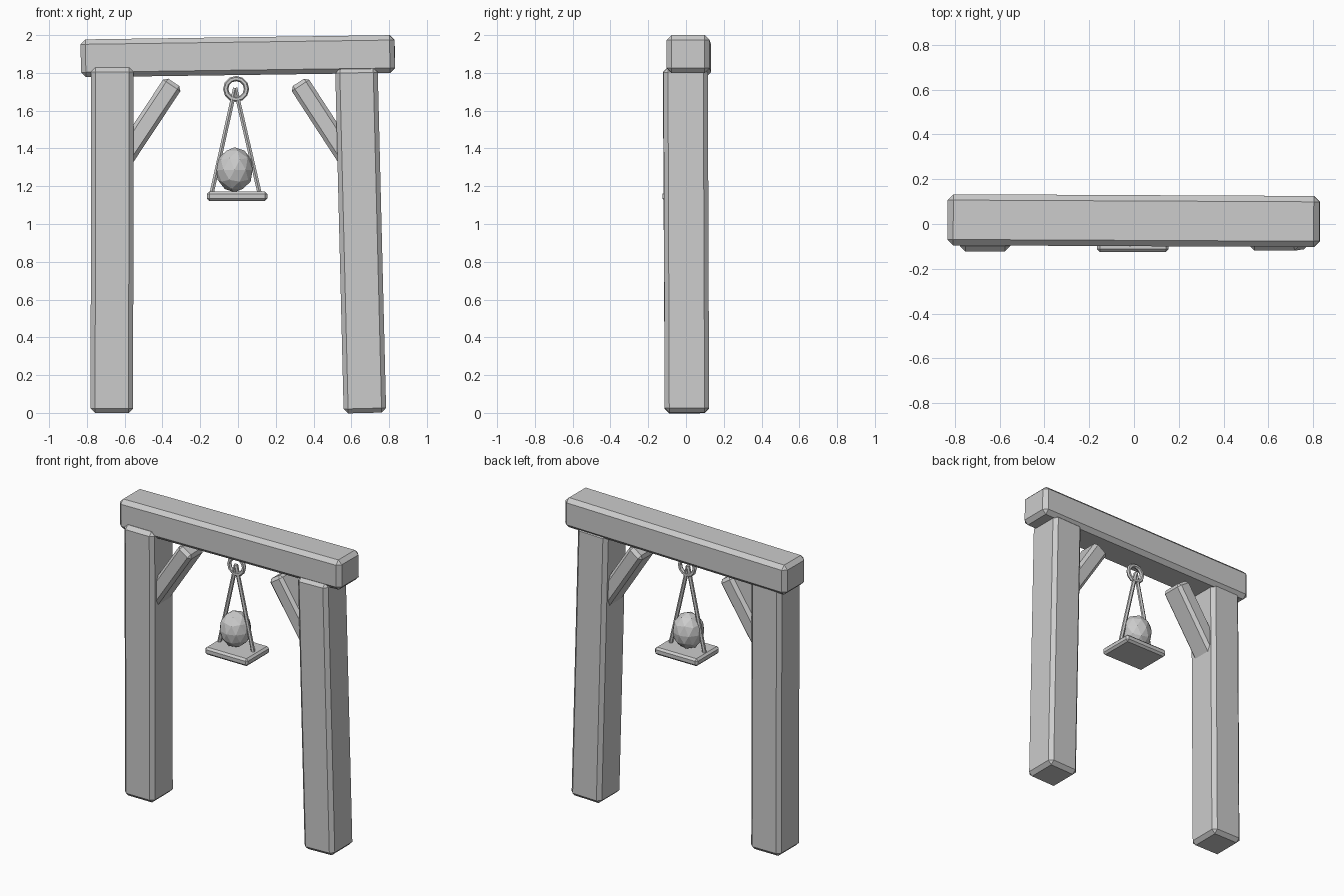
import bpy, bmesh
from mathutils import Vector, Matrix

cube = bpy.data.objects.get("Cube")
if cube:
    bpy.data.objects.remove(cube, do_unlink=True)

grey = bpy.data.materials.new("plain grey")
grey.use_nodes = True
grey.diffuse_color = (0.6, 0.6, 0.6, 1)
grey.node_tree.nodes["Principled BSDF"].inputs["Base Color"].default_value = (0.6, 0.6, 0.6, 1)


def finish(name, bm):
    bmesh.ops.recalc_face_normals(bm, faces=bm.faces[:])
    mesh = bpy.data.meshes.new(name)
    bm.to_mesh(mesh)
    bm.free()
    mesh.materials.append(grey)
    obj = bpy.data.objects.new(name, mesh)
    bpy.context.collection.objects.link(obj)
    return obj


def aim(start, end):
    """Matrix at the midpoint, local z along the line, local y kept near world y."""
    z = (end - start).normalized()
    x = Vector((0, 1, 0)).cross(z).normalized()
    y = z.cross(x)
    rot = Matrix((x, y, z)).transposed().to_4x4()
    return Matrix.Translation((start + end) / 2) @ rot


def timber(name, start, end, width, depth, chamfer):
    """Chamfered plank running from start to end."""
    start, end = Vector(start), Vector(end)
    bm = bmesh.new()
    bmesh.ops.create_cube(bm, size=1)
    bmesh.ops.scale(bm, vec=(width, depth, (end - start).length), verts=bm.verts)
    bmesh.ops.bevel(bm, geom=bm.edges[:], offset=chamfer, segments=1, affect='EDGES')
    bm.transform(aim(start, end))
    return finish(name, bm)


def rope(name, start, end, radius):
    start, end = Vector(start), Vector(end)
    bm = bmesh.new()
    bmesh.ops.create_cone(bm, cap_ends=True, segments=6, radius1=radius,
                          radius2=radius, depth=(end - start).length)
    bm.transform(aim(start, end))
    return finish(name, bm)


# Slightly crooked frame
timber("right_post", (-0.668, 0.005, 0), (-0.665, -0.005, 1.83), 0.225, 0.235, 0.024)
timber("left_post", (0.672, 0.005, 0), (0.627, -0.002, 1.825), 0.225, 0.235, 0.024)
timber("top_beam", (-0.832, 0.019, 1.877), (0.83, 0.011, 1.9), 0.2, 0.228, 0.026)

# Diagonal braces
timber("right_brace", (-0.615, 0, 1.335), (-0.34, 0, 1.75), 0.11, 0.16, 0.02)
timber("left_brace", (0.59, 0, 1.335), (0.32, 0, 1.75), 0.11, 0.16, 0.02)

# Hanging ring
bpy.ops.mesh.primitive_torus_add(major_radius=0.055, minor_radius=0.014,
                                 major_segments=12, minor_segments=6,
                                 location=(-0.01, 0, 1.715), rotation=(1.5708, 0, 0))
ring = bpy.context.object
ring.name = "hanging_ring"
ring.data.materials.append(grey)

# Swing seat on two ropes
timber("seat", (-0.165, -0.003, 1.146), (0.155, -0.003, 1.146), 0.05, 0.245, 0.013)
for side, x in (("right", -0.14), ("left", 0.115)):
    rope(side + "_rope", (x, 0, 1.16), (-0.015, 0, 1.72), 0.013)

# Faceted egg resting on the seat
bm = bmesh.new()
bmesh.ops.create_icosphere(bm, subdivisions=2, radius=1)
bmesh.ops.scale(bm, vec=(0.1, 0.1, 0.119), verts=bm.verts)
bmesh.ops.translate(bm, vec=(-0.018, 0, 1.287), verts=bm.verts)
finish("egg", bm)
